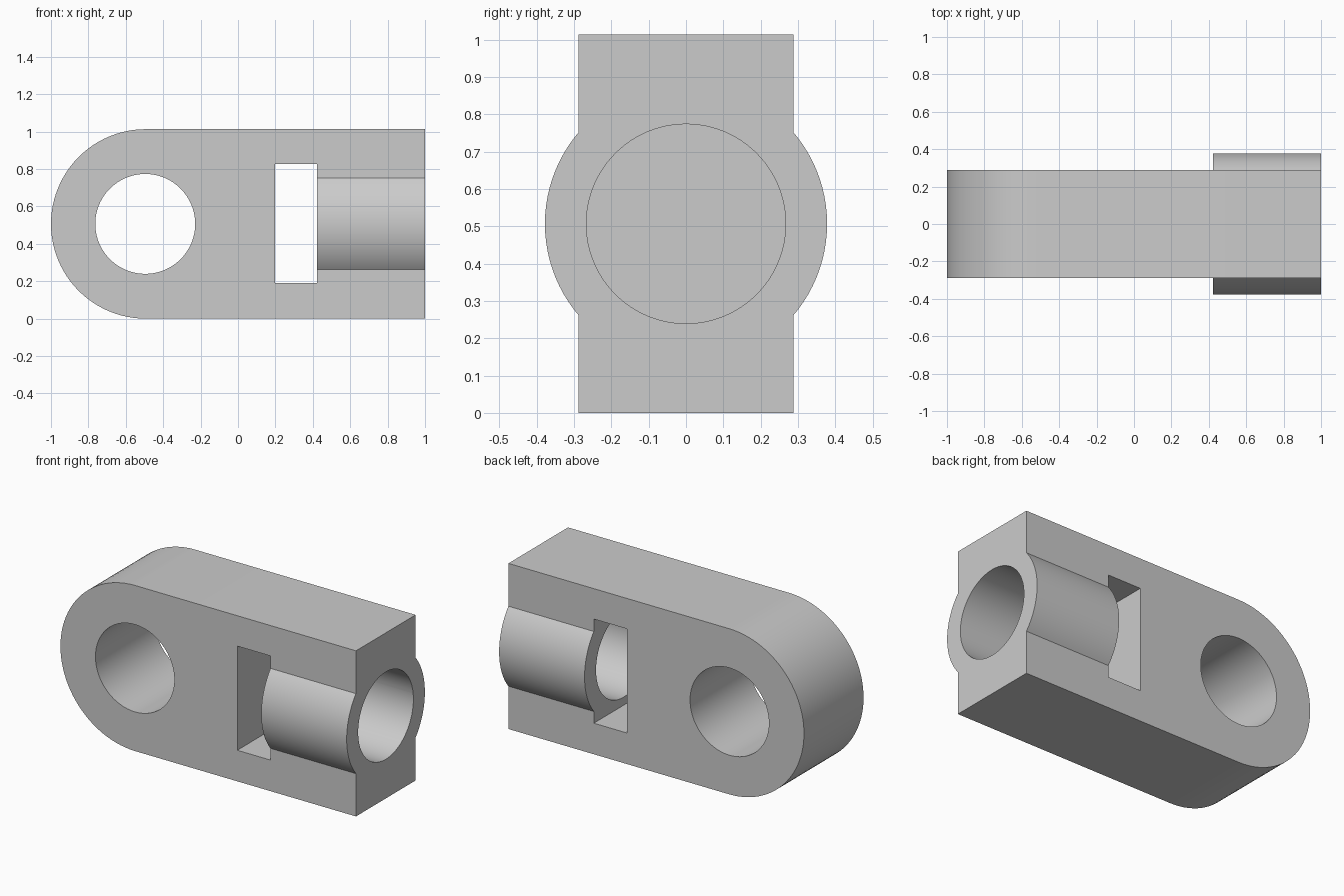
import bpy, bmesh, math
from mathutils import Matrix, Vector

cube = bpy.data.objects.get("Cube")
if cube:
    bpy.data.objects.remove(cube, do_unlink=True)

HEIGHT = 1.013
MID = HEIGHT / 2
HALF_DEPTH = 0.288
BORE = 0.267
EYE_X = -0.496

grey = bpy.data.materials.new("plain_grey")
grey.use_nodes = True
grey.diffuse_color = (0.6, 0.6, 0.6, 1)
grey.node_tree.nodes["Principled BSDF"].inputs["Base Color"].default_value = (0.6, 0.6, 0.6, 1)


def add_object(name, bm):
    bmesh.ops.recalc_face_normals(bm, faces=bm.faces)
    mesh = bpy.data.meshes.new(name)
    bm.to_mesh(mesh)
    bm.free()
    mesh.materials.append(grey)
    obj = bpy.data.objects.new(name, mesh)
    bpy.context.collection.objects.link(obj)
    return obj


def cylinder(name, radius, length, centre, axis):
    bm = bmesh.new()
    turn = Matrix.Rotation(math.pi / 2, 4, axis)
    bmesh.ops.create_cone(bm, cap_ends=True, segments=96, radius1=radius, radius2=radius,
                          depth=length, matrix=Matrix.Translation(centre) @ turn)
    return add_object(name, bm)


def box(name, low, high):
    low, high = Vector(low), Vector(high)
    bm = bmesh.new()
    bmesh.ops.create_cube(bm, size=1, matrix=Matrix.Translation((low + high) / 2)
                          @ Matrix.Diagonal((*(high - low), 1)))
    return add_object(name, bm)


def combine(target, tool, operation):
    tool.hide_render = True
    mod = target.modifiers.new(tool.name, "BOOLEAN")
    mod.operation = operation
    mod.solver = "EXACT"
    mod.object = tool
    bpy.context.view_layer.objects.active = target
    bpy.ops.object.modifier_apply(modifier=mod.name)
    bpy.data.objects.remove(tool, do_unlink=True)


# Link body: straight bar with one half-round end
steps = 48
arc = [math.pi / 2 + math.pi * i / steps for i in range(steps + 1)]
outline = [(MID - 1 + MID * math.cos(a), MID + MID * math.sin(a)) for a in arc]
outline += [(1, 0), (1, HEIGHT)]
bm = bmesh.new()
face = bm.faces.new([bm.verts.new((x, -HALF_DEPTH, z)) for x, z in outline])
side = bmesh.ops.extrude_face_region(bm, geom=[face])
bmesh.ops.translate(bm, vec=(0, 2 * HALF_DEPTH, 0),
                    verts=[g for g in side["geom"] if isinstance(g, bmesh.types.BMVert)])
body = add_object("eye_link_body", bm)

# Round socket boss, then the slot, eye hole and socket bore
combine(body, cylinder("socket_boss", 0.378, 0.64, (0.68, 0, MID), "Y"), "UNION")
combine(body, box("slot_cutter", (0.197, -0.6, 0.19), (0.422, 0.6, 0.827)), "DIFFERENCE")
combine(body, cylinder("eye_cutter", BORE, 1.2, (EYE_X, 0, MID), "X"), "DIFFERENCE")
combine(body, cylinder("bore_cutter", BORE, 0.8, (0.7, 0, MID), "Y"), "DIFFERENCE")

# Smooth round walls, crisp edges
bpy.ops.object.select_all(action="DESELECT")
body.select_set(True)
bpy.context.view_layer.objects.active = body
bpy.ops.object.shade_smooth_by_angle(angle=math.radians(30))
